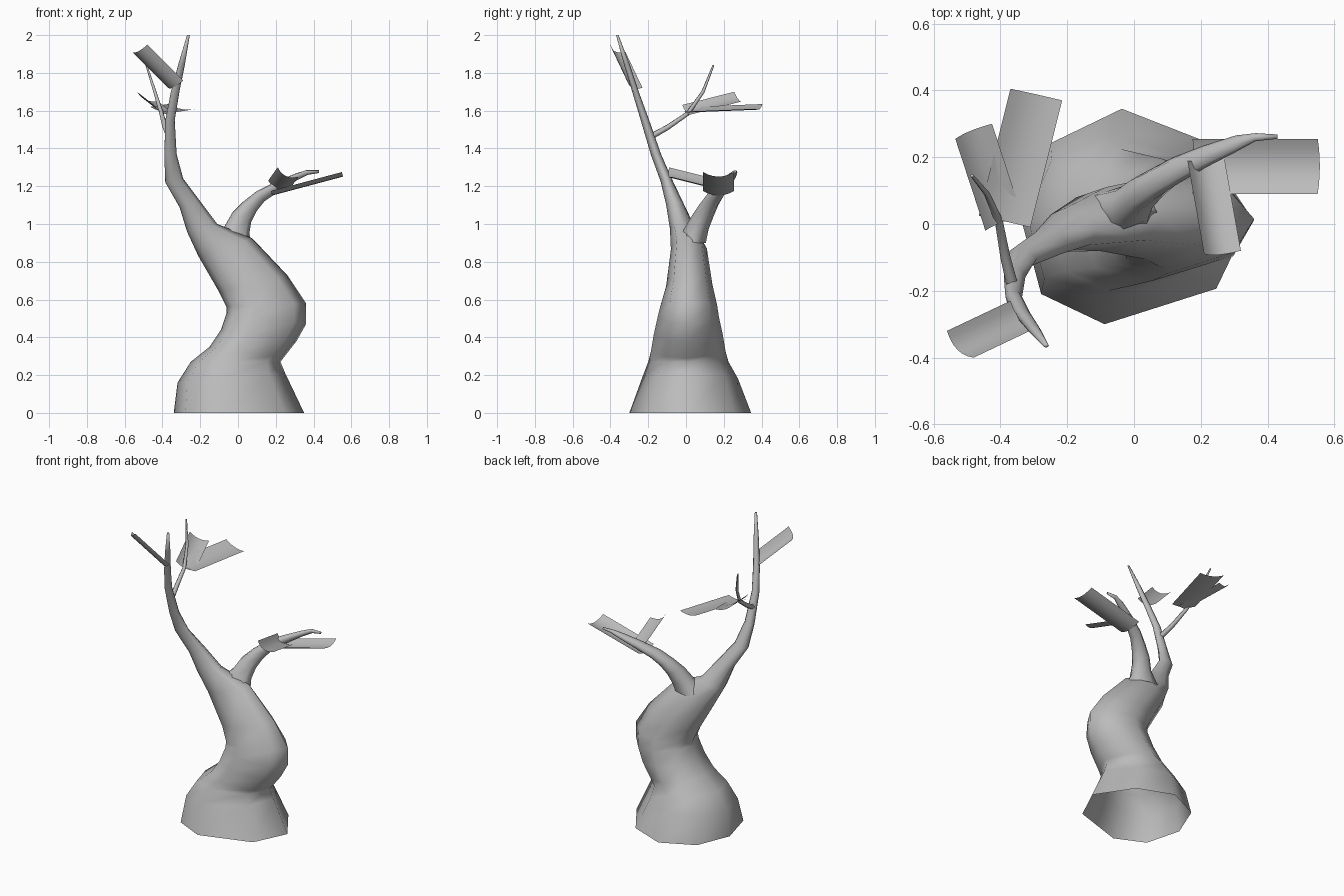
import bpy
from mathutils import Vector

cube = bpy.data.objects.get("Cube")
if cube:
    bpy.data.objects.remove(cube)

GREY = (0.5, 0.5, 0.5, 1)
mat = bpy.data.materials.new("plain_grey")
mat.use_nodes = True
mat.diffuse_color = GREY
bsdf = mat.node_tree.nodes["Principled BSDF"]
bsdf.inputs["Base Color"].default_value = GREY

# Irregular eight-sided cross-section, in unit coordinates
OUTLINE = [(1, 0), (.55, .72), (-.12, 1), (-.74, .68),
           (-1, 0), (-.82, -.72), (-.27, -1), (.7, -.67)]


def add_mesh(name, verts, faces):
    mesh = bpy.data.meshes.new(name)
    mesh.from_pydata(verts, [], faces)
    mesh.materials.append(mat)
    mesh.shade_smooth()
    obj = bpy.data.objects.new(name, mesh)
    bpy.context.collection.objects.link(obj)
    return obj


def loft(name, rings):
    """Skin tilted rings given as left x, z, right x, z, front y, back y."""
    verts, faces, n = [], [], len(OUTLINE)
    for xl, zl, xr, zr, y0, y1 in rings:
        left, right = Vector((xl, 0, zl)), Vector((xr, 0, zr))
        for u, v in OUTLINE:
            p = left.lerp(right, (u + 1) / 2)
            p.y = y0 + (y1 - y0) * (v + 1) / 2
            verts.append(p)
    for r in range(len(rings) - 1):
        for i in range(n):
            a, b = r * n + i, r * n + (i + 1) % n
            faces.append((a, b, b + n, a + n))
    faces.append(tuple(range(len(verts) - n, len(verts))))
    return add_mesh(name, verts, faces)


def leaf(name, a, b, run, sag, steps=6):
    """Bent card: edge a-b swept along run, sagging in the middle."""
    a, b, run = Vector(a), Vector(b), Vector(run)
    normal = run.cross(b - a).normalized()
    if normal.z > 0:
        normal.negate()
    verts, faces = [], []
    for i in range(steps + 1):
        t = i / steps
        p = a.lerp(b, t) + normal * sag * 4 * t * (1 - t)
        verts += [p, p + run]
    for i in range(steps):
        k = 2 * i
        faces.append((k, k + 1, k + 3, k + 2))
    return add_mesh(name, verts, faces)


# Trunk, open underneath, running on into the tall branch
loft("trunk_and_tall_branch", [
    (-.34, 0, .35, 0, -.30, .345),
    (-.32, .16, .25, .21, -.235, .275),
    (-.25, .27, .225, .27, -.20, .225),
    (-.15, .35, .24, .29, -.185, .21),
    (-.09, .44, .31, .38, -.17, .195),
    (-.06, .53, .36, .47, -.15, .175),
    (-.06, .56, .36, .58, -.135, .165),
    (-.10, .64, .26, .73, -.105, .14),
    (-.21, .83, .075, .925, -.08, .11),
    (-.27, .96, -.11, 1.0, -.085, .05),
    (-.31, 1.09, -.20, 1.12, -.105, -.01),
    (-.385, 1.22, -.29, 1.24, -.135, -.07),
    (-.39, 1.36, -.325, 1.37, -.185, -.13),
    (-.385, 1.55, -.335, 1.55, -.24, -.195),
    (-.355, 1.7, -.31, 1.7, -.285, -.25),
    (-.315, 1.85, -.28, 1.85, -.33, -.30),
    (-.27, 2.0, -.255, 2.0, -.37, -.357)])

# Low branch on the left, starting inside the trunk
loft("low_branch", [
    (-.16, .90, .07, .90, -.04, .105),
    (-.07, .99, .06, .95, -.01, .12),
    (-.03, 1.06, .07, 1.01, .03, .145),
    (.03, 1.12, .10, 1.07, .07, .17),
    (.10, 1.175, .14, 1.12, .11, .20),
    (.20, 1.225, .22, 1.175, .165, .235),
    (.30, 1.265, .31, 1.23, .215, .265),
    (.36, 1.285, .37, 1.26, .248, .272),
    (.43, 1.285, .43, 1.27, .255, .268)])

# Thin twig off the tall branch
curve = bpy.data.curves.new("twig", "CURVE")
curve.dimensions = "3D"
curve.bevel_depth = 1
curve.bevel_resolution = 1
curve.use_fill_caps = True
curve.materials.append(mat)
path = [(-.36, -.20, 1.455, .018), (-.385, -.10, 1.51, .015),
        (-.405, .01, 1.585, .012), (-.44, .09, 1.70, .009),
        (-.485, .145, 1.84, .005)]
spline = curve.splines.new("POLY")
spline.points.add(len(path) - 1)
for point, (x, y, z, radius) in zip(spline.points, path):
    point.co = (x, y, z, 1)
    point.radius = radius
spline.use_smooth = True
bpy.context.collection.objects.link(bpy.data.objects.new("twig", curve))

# Leaves
leaf("leaf_top", (-.56, -.32, 1.91), (-.48, -.40, 1.95), (.19, .09, -.19), .025)
leaf("leaf_back_wide", (-.37, .405, 1.635), (-.215, .37, 1.61), (-.095, -.38, -.015), .015)
leaf("leaf_back_narrow", (-.535, .255, 1.70), (-.425, .30, 1.65), (.09, -.275, -.07), .02)
leaf("leaf_low_outer", (.55, .255, 1.275), (.55, .09, 1.275), (-.375, 0, -.10), .025)
leaf("leaf_low_front", (.21, -.09, 1.30), (.32, -.08, 1.25), (-.05, .28, -.07), .025)
